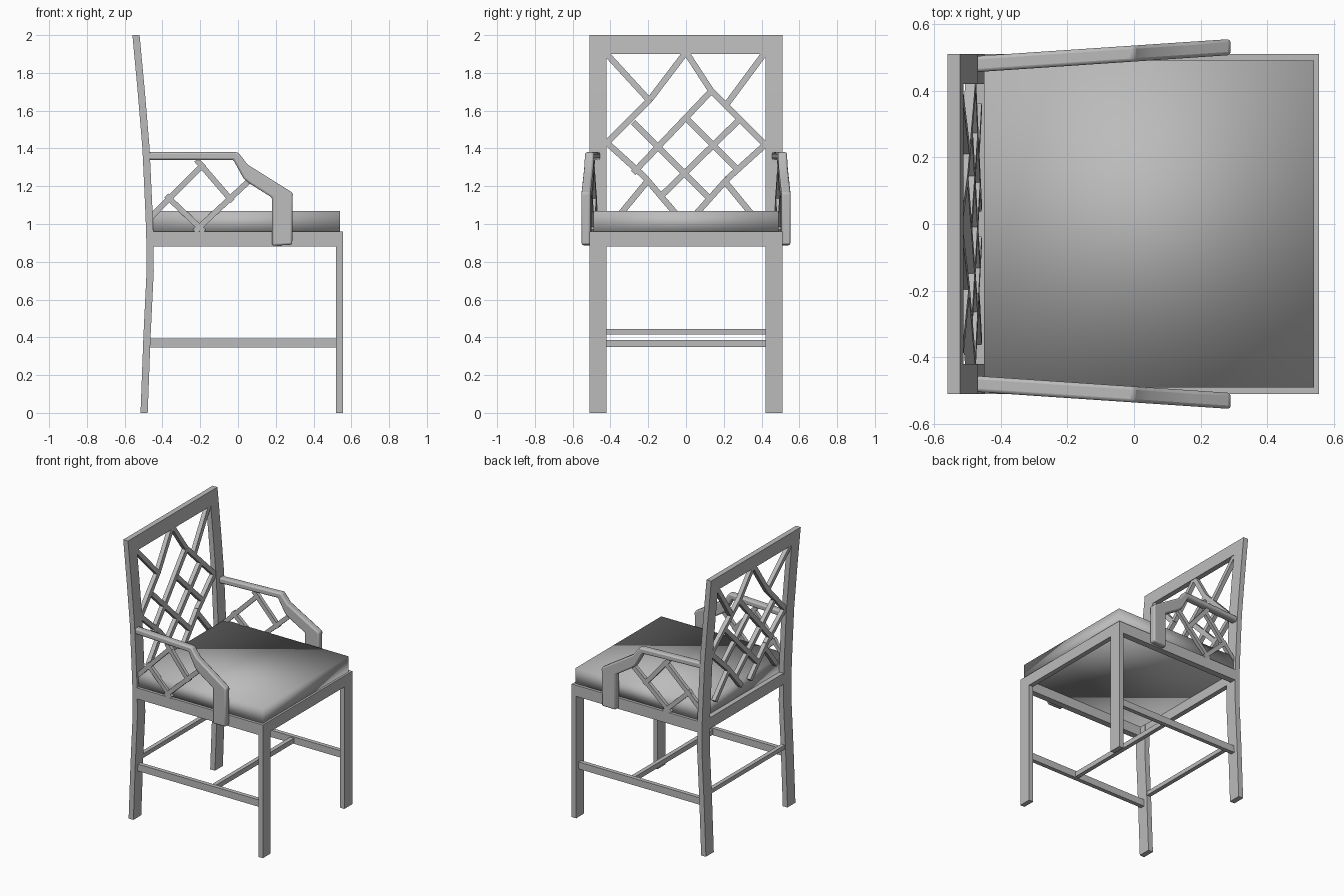
import bpy, bmesh
from mathutils import Vector

old = bpy.data.objects.get("Cube")
if old:
    bpy.data.objects.remove(old)

grey = bpy.data.materials.new("warm grey")
grey.use_nodes = True
GREY = (0.5, 0.5, 0.5, 1)
grey.diffuse_color = GREY
grey.node_tree.nodes["Principled BSDF"].inputs["Base Color"].default_value = GREY


def prism(bm, outline, place):
    """Extrude a 2D outline; place(u, v, side) gives its 3D position."""
    a = [bm.verts.new(place(u, v, -1)) for u, v in outline]
    b = [bm.verts.new(place(u, v, 1)) for u, v in outline]
    bm.faces.new(a)
    bm.faces.new(b[::-1])
    n = len(a)
    for i in range(n):
        j = (i + 1) % n
        bm.faces.new((a[i], b[i], b[j], a[j]))


def bar_outline(p, q, width):
    p, q = Vector(p), Vector(q)
    d = (q - p).normalized() * width / 2
    s = Vector((-d.y, d.x))
    return [p + s, q + s, q - s, p - s]


def finish(name, bm, bevel=0, smooth=False):
    bmesh.ops.recalc_face_normals(bm, faces=bm.faces)
    mesh = bpy.data.meshes.new(name)
    bm.to_mesh(mesh)
    bm.free()
    mesh.materials.append(grey)
    ob = bpy.data.objects.new(name, mesh)
    bpy.context.collection.objects.link(ob)
    if smooth:
        mesh.polygons.foreach_set("use_smooth", [True] * len(mesh.polygons))
    if bevel:
        mod = ob.modifiers.new("soft edges", 'BEVEL')
        mod.width = bevel
        mod.segments = 2
        bpy.ops.object.select_all(action='DESELECT')
        ob.select_set(True)
        bpy.context.view_layer.objects.active = ob
        bpy.ops.object.shade_smooth_by_angle()
    return ob


def box(name, x, y, z, **kw):
    bm = bmesh.new()
    prism(bm, [(x[0], z[0]), (x[1], z[0]), (x[1], z[1]), (x[0], z[1])],
          lambda u, v, s: (u, y[0] if s < 0 else y[1], v))
    return finish(name, bm, **kw)


# Raked back line: height, x
RAKE = [(0, -0.497), (0.4, -0.482), (0.75, -0.465), (0.95, -0.467),
        (1.1, -0.473), (1.4, -0.487), (1.7, -0.512), (2, -0.54)]


def back_x(z):
    for (z0, x0), (z1, x1) in zip(RAKE, RAKE[1:]):
        if z <= z1:
            return x0 + (x1 - x0) * (z - z0) / (z1 - z0)
    return RAKE[-1][1]


def back_piece(name, heights, y0, y1):
    bm = bmesh.new()
    outline = [(back_x(z) - 0.019, z) for z in heights]
    outline += [(back_x(z) + 0.019, z) for z in reversed(heights)]
    prism(bm, outline, lambda u, v, s: (u, y0 if s < 0 else y1, v))
    finish(name, bm)


# Legs, posts and back rails
for side, sg in (("left", 1), ("right", -1)):
    ya, yb = sorted((0.42 * sg, 0.51 * sg))
    back_piece(f"back_post_{side}", [z for z, x in RAKE], ya, yb)
    box(f"front_leg_{side}", (0.52, 0.555), (ya, yb), (0, 0.9))
back_piece("back_top_rail", [1.9, 2], -0.42, 0.42)

# Seat frame and cushion
box("front_apron", (0.52, 0.555), (-0.51, 0.51), (0.88, 0.96))
box("back_apron", (-0.485, -0.45), (-0.42, 0.42), (0.88, 0.96))
for side, sg in (("left", 1), ("right", -1)):
    box(f"side_apron_{side}", (-0.455, 0.52), sorted((0.465 * sg, 0.51 * sg)), (0.88, 0.96))
box("seat_cushion", (-0.45, 0.54), (-0.49, 0.49), (0.95, 1.07), smooth=True)

# Stretchers
for side, sg in (("left", 1), ("right", -1)):
    box(f"side_stretcher_{side}", (-0.48, 0.53), sorted((0.45 * sg, 0.48 * sg)), (0.345, 0.395))
box("cross_stretcher", (0.1, 0.13), (-0.46, 0.46), (0.35, 0.385))
box("back_stretcher", (-0.495, -0.465), (-0.43, 0.43), (0.415, 0.445))

# Lattice in the back: paths in y, z
BACK_BARS = [
    [(-0.42, 1.9), (-0.2, 1.66)],
    [(0, 1.91), (-0.19, 1.66), (-0.43, 1.42)],
    [(0, 1.91), (0.13, 1.71), (0.43, 1.41)],
    [(0.42, 1.91), (0.22, 1.64)],
    [(0.13, 1.7), (-0.28, 1.27)],
    [(-0.28, 1.54), (0.13, 1.13)],
    [(0, 1.56), (0.28, 1.28)],
    [(0.28, 1.55), (-0.14, 1.14)],
    [(-0.43, 1.44), (-0.22, 1.25), (-0.05, 1.05)],
    [(0.43, 1.43), (0.22, 1.24), (0.05, 1.05)],
    [(-0.35, 1.05), (-0.21, 1.22)],
    [(0.35, 1.05), (0.21, 1.22)],
]
bm = bmesh.new()
for path in BACK_BARS:
    for p, q in zip(path, path[1:]):
        prism(bm, bar_outline(p, q, 0.032),
              lambda y, z, s: (back_x(z) + s * 0.015, y, z))
finish("back_lattice", bm)

# Arms flare outwards towards the front: profile in x, z
ARM = [(-0.48, 1.38), (0, 1.38), (0.05, 1.315), (0.17, 1.24), (0.29, 1.165),
       (0.287, 0.89), (0.18, 0.885), (0.18, 1.14), (0.06, 1.215),
       (0.03, 1.24), (-0.025, 1.34), (-0.48, 1.34)]
ARM_BARS = [((-0.46, 1.04), (-0.18, 1.32)), ((-0.22, 1.34), (-0.03, 1.12)),
            ((0.06, 1.23), (-0.23, 0.96)), ((-0.38, 1.15), (-0.18, 0.96))]


def arm_place(sg, half):
    return lambda x, z, s: (x, sg * (0.48 + (x + 0.46) * 0.067 + s * half), z)


for side, sg in (("left", 1), ("right", -1)):
    bm = bmesh.new()
    prism(bm, ARM, arm_place(sg, 0.024))
    finish(f"arm_{side}", bm, bevel=0.01)
    bm = bmesh.new()
    for p, q in ARM_BARS:
        prism(bm, bar_outline(p, q, 0.03), arm_place(sg, 0.013))
    finish(f"arm_lattice_{side}", bm)
